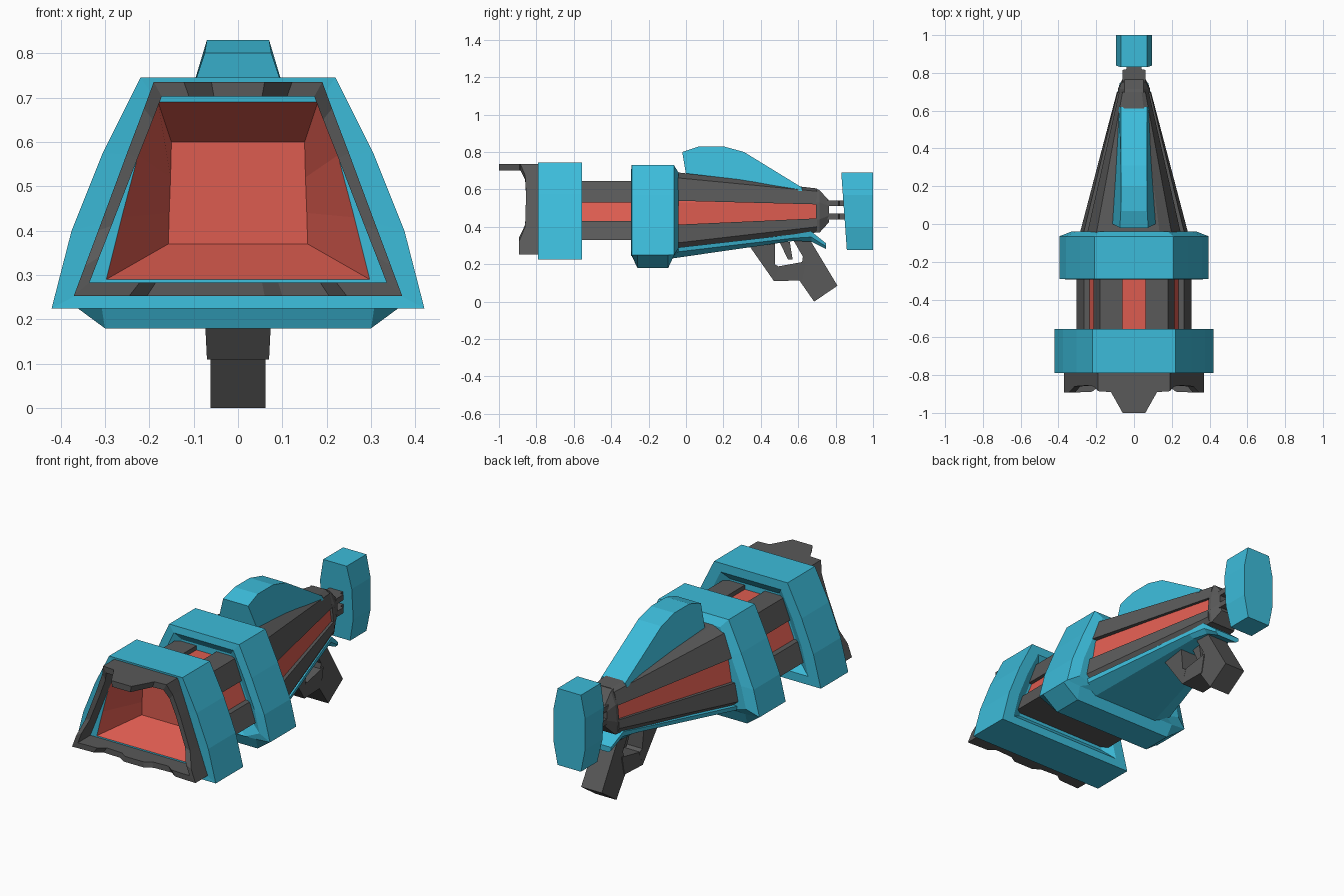
import bpy, bmesh


def material(name, rgb):
    m = bpy.data.materials.new(name)
    m.diffuse_color = (*rgb, 1)
    return m


BLUE = material("blue_shell", (0.045, 0.50, 0.70))
RED = material("red_core", (0.72, 0.107, 0.08))
GREY = material("dark_grey", (0.1, 0.1, 0.1))


def loft(name, loops, mat, closed=False, inner=None):
    """Skin equal-length loops; cap the ends, or join last to first."""
    bm = bmesh.new()
    rows = [[bm.verts.new(p) for p in lp] for lp in loops]
    n = len(rows[0])
    pairs = list(zip(rows, rows[1:])) + ([(rows[-1], rows[0])] if closed else [])
    for b, (r, s) in enumerate(pairs):
        for i in range(n):
            j = (i + 1) % n
            f = bm.faces.new((r[i], r[j], s[j], s[i]))
            if inner and b == 0:
                f.material_index = 1
    if not closed:
        f = bm.faces.new(rows[0])
        f.material_index = 1 if inner else 0
        bm.faces.new(rows[-1])
    bmesh.ops.recalc_face_normals(bm, faces=bm.faces)
    me = bpy.data.meshes.new(name)
    bm.to_mesh(me)
    bm.free()
    me.materials.append(mat)
    if inner:
        me.materials.append(inner)
    ob = bpy.data.objects.new(name, me)
    bpy.context.collection.objects.link(ob)
    return ob


def section(half, y):
    """Half outline (x, z) top to bottom -> full mirrored loop at y."""
    return [(x, y, z) for x, z in half] + [(-x, y, z) for x, z in reversed(half)]


def side_plate(name, outline, widths, mat):
    """Side outline (y, z) with a half width per point."""
    return loft(name, [[(s * w, y, z) for (y, z), w in zip(outline, widths)]
                       for s in (-1, 1)], mat)


def inset(half, k, cz=0.48):
    return [(x * k, cz + (z - cz) * k) for x, z in half]


def bar(name, sections, mat, both=True):
    """Right-hand bar from {y: [(x, z)...]}, copied to the left."""
    for s, tag in ((1, "right"), (-1, "left")) if both else ((1, "centre"),):
        loft(f"{name}_{tag}", [[(s * x, y, z) for x, z in pts]
                               for y, pts in sections.items()], mat)


# front ring with red muzzle recess
ring = [(0.22, 0.745), (0.305, 0.575), (0.375, 0.40), (0.42, 0.225)]
rim = [(0.18, 0.69), (0.225, 0.57), (0.262, 0.43), (0.297, 0.29)]
back = [(0.15, 0.60), (0.152, 0.52), (0.155, 0.44), (0.157, 0.37)]
loft("front_ring", [section(back, -0.60), section(rim, -0.785), section(ring, -0.79),
                    section(ring, -0.555), section(inset(ring, 0.82), -0.555),
                    section(inset(ring, 0.66), -0.59)], BLUE, inner=RED)

# wavy muzzle flange with sight lip: (x, z, front y)
lip = [(0.06, 0.735, -1.0), (0.122, 0.735, -0.89), (0.19, 0.735, -0.885),
       (0.212, 0.675, -0.86), (0.25, 0.575, -0.855), (0.315, 0.40, -0.86),
       (0.345, 0.32, -0.893), (0.37, 0.253, -0.893), (0.245, 0.253, -0.888),
       (0.205, 0.253, -0.86), (0.10, 0.253, -0.865), (0.06, 0.253, -0.89)]
inn = [(x * 0.905, 0.283 + (z - 0.253) * 0.87, y) for x, z, y in lip]


def ring_loop(pts, y=None):
    full = pts + [(-a, b, c) for a, b, c in reversed(pts)]
    return [(a, c if y is None else y, b) for a, b, c in full]


loft("muzzle_flange", [ring_loop(lip, -0.78), ring_loop(lip), ring_loop(inn),
                       ring_loop(inn, -0.78)], GREY, closed=True)

# middle ring with chamfered keel
mid = [(0.21, 0.73), (0.285, 0.57), (0.36, 0.39), (0.395, 0.25)]
low = [(0.30, 0.18)]
loft("middle_ring", [section(inset(mid, 0.7) + [(0.2, 0.28)], -0.27),
                     section(inset(mid, 0.85) + [(0.25, 0.245)], -0.295),
                     section(mid + [(0.31, 0.245)], -0.29),
                     section(mid + low, -0.26), section(mid + low, -0.095),
                     section(mid + [(0.31, 0.245)], -0.065),
                     section(inset(mid, 0.84) + [(0.25, 0.265)], -0.04)], BLUE)

# barrel between the rings: red core inside grey bars
core = [(0.12, 0.622), (0.195, 0.53), (0.235, 0.43), (0.24, 0.36)]
loft("barrel_core", [section(core, -0.60), section(core, -0.25)], RED)
up = [(0.06, 0.645), (0.18, 0.645), (0.215, 0.53), (0.06, 0.53)]
bar("barrel_upper_bar", {-0.60: up, -0.25: up}, GREY)
down = [(0.265, 0.43), (0.305, 0.33), (-0.305, 0.33), (-0.265, 0.43)]
bar("barrel_lower_bar", {-0.60: down, -0.25: down}, GREY, both=False)

# tapered rear body: red core, grey upper and lower shells, end cap
loft("body_core", [section([(0.15, 0.64), (0.235, 0.53), (0.255, 0.41), (0.24, 0.32)], -0.08),
                   section([(0.045, 0.58), (0.06, 0.53), (0.072, 0.44), (0.07, 0.40)], 0.705)], RED)
loft("body_upper_shell", [section([(0.14, 0.695), (0.205, 0.665), (0.255, 0.54)], -0.08),
                          section([(0.04, 0.605), (0.06, 0.59), (0.078, 0.52)], 0.70)], GREY)
loft("body_lower_shell", [section([(0.275, 0.41), (0.295, 0.31), (0.25, 0.27)], -0.08),
                          section([(0.086, 0.445), (0.09, 0.40), (0.075, 0.37)], 0.70)], GREY)
loft("body_end_cap", [section([(0.05, 0.605), (0.078, 0.53), (0.086, 0.44), (0.08, 0.37)], 0.695),
                      section([(0.05, 0.595), (0.078, 0.53), (0.086, 0.44), (0.075, 0.37)], 0.715),
                      section([(0.05, 0.54), (0.062, 0.51), (0.062, 0.46), (0.05, 0.425)], 0.765)], GREY)

# top fin
side_plate("top_fin", [(-0.02, 0.80), (0.07, 0.83), (0.20, 0.83), (0.31, 0.80),
                       (0.62, 0.61), (0.62, 0.59), (0.0, 0.68)],
           [0.075, 0.07, 0.07, 0.07, 0.07, 0.08, 0.115], BLUE)

# belly plate with kicked-down tail
loft("belly_plate", [section([(0.29, 0.285), (0.285, 0.262), (0.20, 0.23)], -0.08),
                     section([(0.115, 0.36), (0.115, 0.34), (0.085, 0.325)], 0.58),
                     section([(0.095, 0.375), (0.09, 0.345), (0.07, 0.32)], 0.67),
                     section([(0.075, 0.312), (0.075, 0.295), (0.06, 0.282)], 0.748)], BLUE)

# trigger guard, trigger and grip
side_plate("guard_front", [(0.33, 0.31), (0.47, 0.11), (0.50, 0.185), (0.475, 0.20), (0.475, 0.31)],
           [0.08, 0.07, 0.07, 0.07, 0.08], GREY)
side_plate("guard_bottom", [(0.47, 0.11), (0.62, 0.113), (0.64, 0.215), (0.475, 0.185)],
           [0.07, 0.065, 0.065, 0.07], GREY)
side_plate("grip", [(0.57, 0.335), (0.625, 0.24), (0.605, 0.115), (0.685, 0.0), (0.81, 0.085), (0.66, 0.335)],
           [0.06, 0.06, 0.062, 0.062, 0.062, 0.06], GREY)
side_plate("trigger", [(0.50, 0.32), (0.545, 0.225), (0.57, 0.225), (0.555, 0.32)], [0.025] * 4, GREY)

# stock struts
for tag, z in (("lower", 0.455), ("upper", 0.525)):
    loft(f"stock_strut_{tag}", [section([(w, z + 0.015), (w, z - 0.015)], y)
                                for w, y in ((0.062, 0.75), (0.062, 0.815), (0.04, 0.82), (0.04, 0.87))], GREY)

# shoulder stock, widest at mid height
pad = [(0.07, 0.69), (0.095, 0.57), (0.095, 0.40), (0.07, 0.275)]
loft("shoulder_stock", [[(x, 0.86 - 0.03 * (z - 0.275) / 0.415, z) for x, _, z in section(pad, 0)],
                        section(pad, 1.0)], BLUE)
